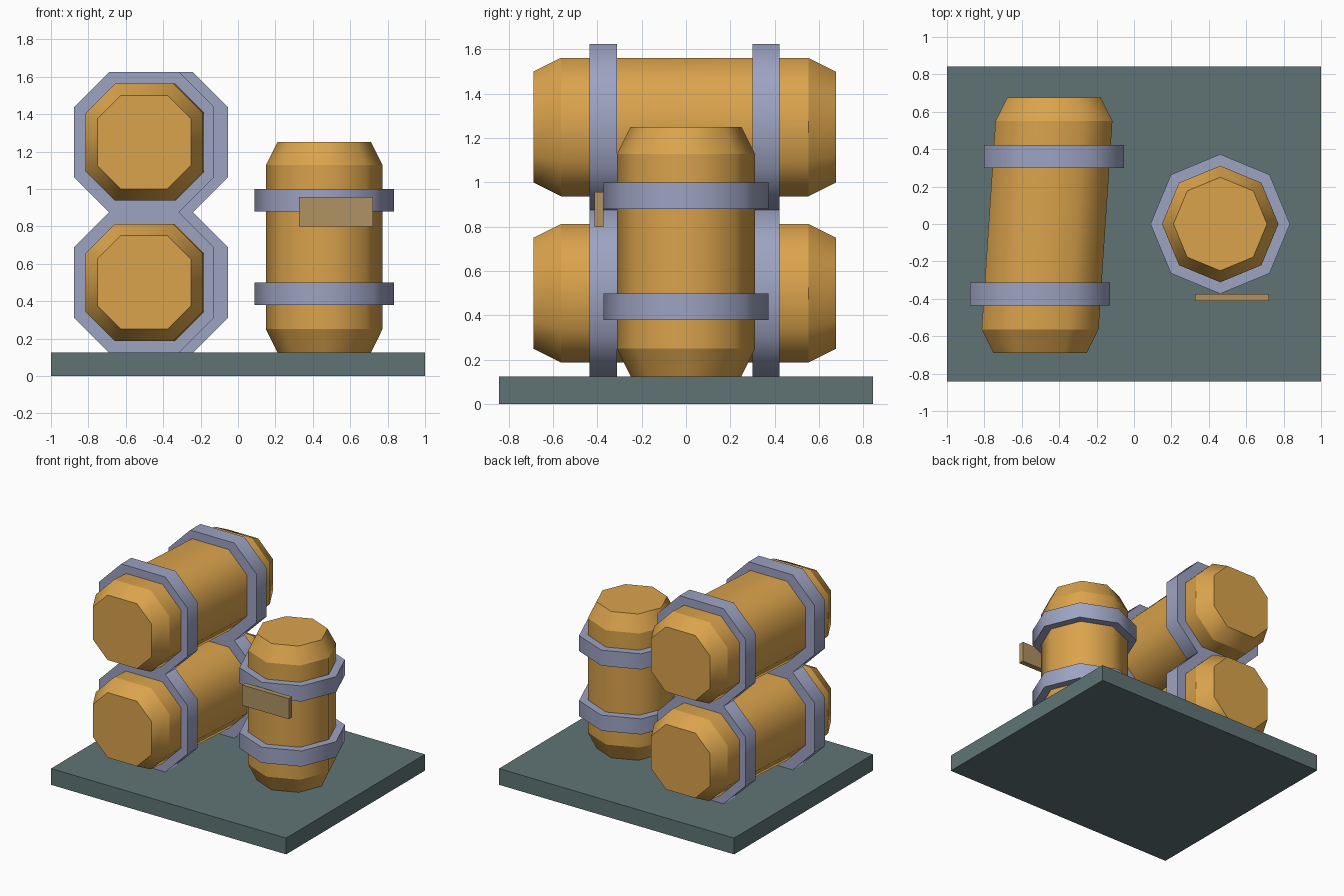
import bpy, bmesh, math
from mathutils import Vector

if "Cube" in bpy.data.objects:
    bpy.data.objects.remove(bpy.data.objects["Cube"])


def material(name, rgb):
    lin = [((c / 255 + 0.055) / 1.055) ** 2.4 for c in rgb]
    m = bpy.data.materials.new(name)
    m.diffuse_color = (*lin, 1)
    m.use_nodes = True
    m.node_tree.nodes["Principled BSDF"].inputs["Base Color"].default_value = m.diffuse_color
    return m


WOOD = material("barrel_orange", (218, 163, 76))
METAL = material("hoop_grey_blue", (157, 163, 194))
SLATE = material("pallet_slate", (96, 116, 117))
TAN = material("label_tan", (175, 146, 99))

# Unit cross-sections: corner-forward octagon (upright), wide-cut octagon (lying)
ROUND = [(math.cos(i * math.pi / 4), math.sin(i * math.pi / 4)) for i in range(8)]
CUT = [(1, -.5), (1, .5), (.5, 1), (-.5, 1), (-1, .5), (-1, -.5), (-.5, -1), (.5, -1)]


def add(name, bm, mat):
    bmesh.ops.recalc_face_normals(bm, faces=bm.faces)
    me = bpy.data.meshes.new(name)
    bm.to_mesh(me)
    bm.free()
    me.materials.append(mat)
    ob = bpy.data.objects.new(name, me)
    bpy.context.collection.objects.link(ob)
    return ob


def loft(name, outline, rings, lying, mat):
    """Skin rings of (centre, radius); smooth around, sharp along each ring."""
    bm = bmesh.new()
    loops = []
    for centre, r in rings:
        loops.append([bm.verts.new(Vector(centre) + (Vector((a * r, 0, b * r)) if lying
                                                     else Vector((a * r, b * r, 0))))
                      for a, b in outline])
    n = len(outline)
    for lo, hi in zip(loops, loops[1:]):
        for i in range(n):
            j = (i + 1) % n
            bm.faces.new((lo[i], lo[j], hi[j], hi[i])).smooth = True
    bm.faces.new(loops[0])
    bm.faces.new(loops[-1])
    for ring in loops:
        for i in range(n):
            bm.edges.get((ring[i], ring[(i + 1) % n])).smooth = False
    return add(name, bm, mat)


def box(name, lo, hi, mat):
    bm = bmesh.new()
    bmesh.ops.create_cube(bm, size=1)
    for v in bm.verts:
        v.co = [(l + h) / 2 + c * (h - l) for c, l, h in zip(v.co, lo, hi)]
    return add(name, bm, mat)


# Pallet
box("base_slab", (-1, -.843, 0), (1, .843, .125), SLATE)

# Two stacked lying barrels, slightly skewed front to back
XF, XB, Y0 = -.502, -.428, -.006
for label, z in (("lower", .5), ("upper", 1.25)):
    loft(label + "_barrel", CUT,
         [((XF, Y0 - .683, z), .25), ((XF, Y0 - .558, z), .3125),
          ((XB, Y0 + .558, z), .3125), ((XB, Y0 + .683, z), .25)], True, WOOD)
    for end, x, y in (("front", XF, Y0 - .367), ("back", XB, Y0 + .367)):
        loft(f"{label}_{end}_hoop", CUT,
             [((x, y - .0615, z), .375), ((x, y + .0615, z), .375)], True, METAL)

# Upright barrel with hoops
X = .461
loft("upright_barrel", ROUND,
     [((X, 0, .125), .25), ((X, 0, .25), .3115),
      ((X, 0, 1.128), .3115), ((X, 0, 1.25), .25)], False, WOOD)
for label, z in (("lower", .38), ("upper", .88)):
    loft(f"upright_{label}_hoop", ROUND,
         [((X, 0, z), .373), ((X, 0, z + .12), .373)], False, METAL)

# Label plank on the front of the upright barrel
box("label_plank", (.325, -.413, .80), (.722, -.373, .958), TAN)
